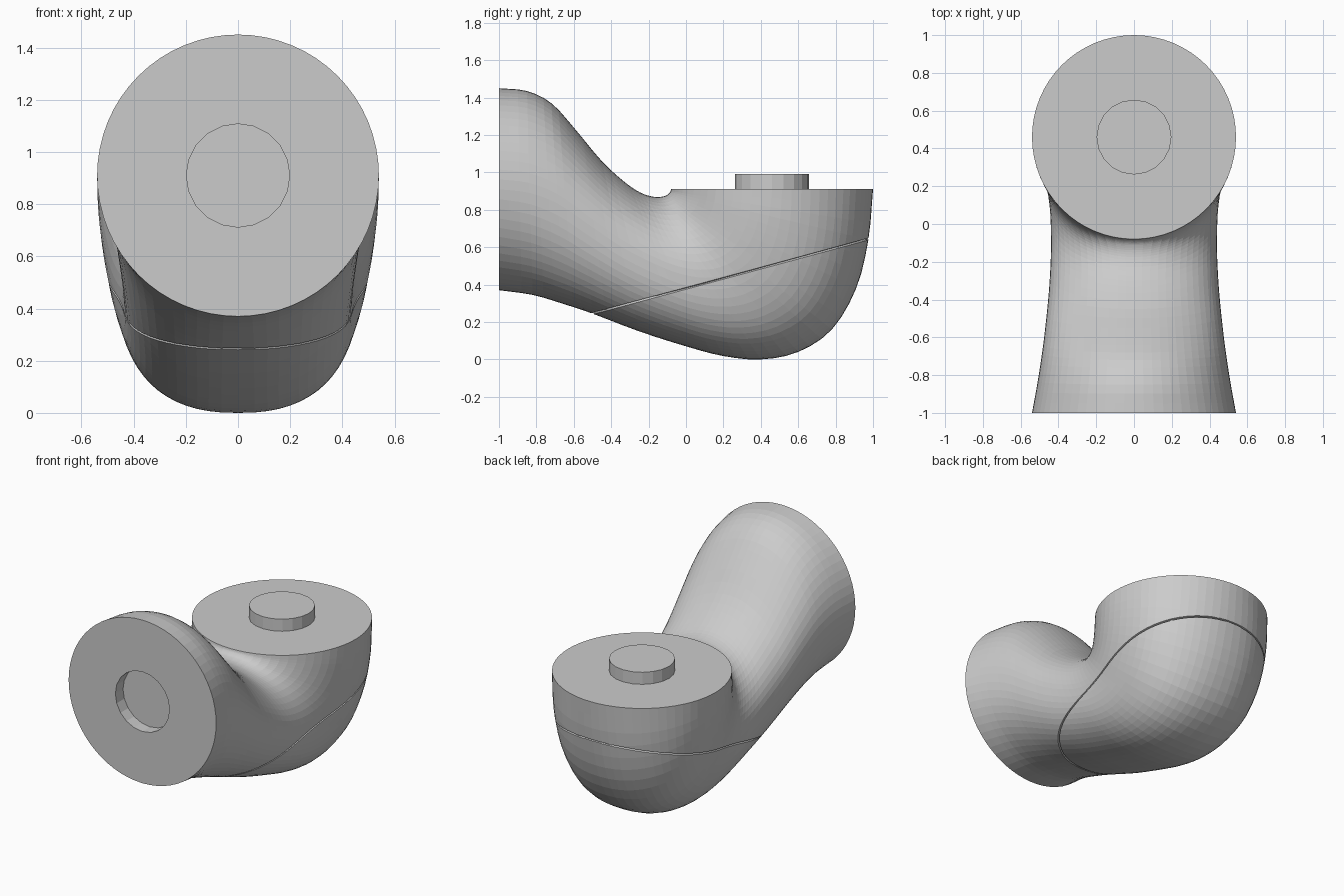
import bpy, bmesh, math
from mathutils import Vector

if "Cube" in bpy.data.objects:
    bpy.data.objects.remove(bpy.data.objects["Cube"])

SIDES, STEPS = 64, 3
# Section stations along the elbow: upper (y, z), lower (y, z), half width
STATIONS = [
    (-1.00, 1.45, -1.00, .37, .54), (-.85, 1.435, -.82, .345, .51),
    (-.72, 1.37, -.65, .295, .487), (-.60, 1.24, -.50, .245, .47),
    (-.45, 1.06, -.25, .15, .45), (-.33, .95, .00, .07, .44),
    (-.25, .895, .20, .018, .44), (-.19, .873, .40, .0, .447),
    (-.15, .868, .60, .04, .463), (-.12, .872, .78, .16, .49),
    (-.10, .88, .91, .38, .517), (-.085, .895, .975, .64, .535),
    (-.08, .91, 1.00, .91, .54)]


def spline(rows, steps):
    """Catmull-Rom through the stations."""
    rows = [Vector(r) for r in rows]
    pts = [2 * rows[0] - rows[1]] + rows + [2 * rows[-1] - rows[-2]]
    out = []
    for i in range(1, len(pts) - 2):
        a, b, c, d = pts[i - 1:i + 3]
        for k in range(steps):
            t = k / steps
            out.append(.5 * (2 * b + (c - a) * t + (2 * a - 5 * b + 4 * c - d) * t * t
                             + (3 * b - a - 3 * c + d) * t ** 3))
    return out + [rows[-1]]


def add_object(name, bm):
    mesh = bpy.data.meshes.new(name)
    bm.to_mesh(mesh)
    bm.free()
    ob = bpy.data.objects.new(name, mesh)
    bpy.context.collection.objects.link(ob)
    return ob


def cylinder(name, radius, depth, location, rot_x=0):
    bpy.ops.mesh.primitive_cylinder_add(vertices=20, radius=radius, depth=depth,
                                        location=location, rotation=(rot_x, 0, 0))
    bpy.context.object.name = name
    return bpy.context.object


# Elbow body: loft of rounded sections with flat end faces
bm = bmesh.new()
rings = []
sections = spline(STATIONS, STEPS)
for i, (uy, uz, ly, lz, w) in enumerate(sections):
    t = i / (len(sections) - 1)
    up, low = Vector((0, uy, uz)), Vector((0, ly, lz))
    centre, axis = (up + low) / 2, (up - low) / 2
    ring = []
    for k in range(SIDES):
        a = math.tau * k / SIDES
        c, s = math.cos(a), math.sin(a)
        p = 2 / (2 + .4 * math.sin(math.pi * t)) if s < 0 else 1
        x = math.copysign(abs(c) ** p, c)
        h = math.copysign(abs(s) ** p, s)
        ring.append(bm.verts.new(centre + axis * h + Vector((w * x, 0, 0))))
    rings.append(ring)
for r0, r1 in zip(rings, rings[1:]):
    for k in range(SIDES):
        n = (k + 1) % SIDES
        bm.faces.new((r0[k], r0[n], r1[n], r1[k]))
bm.faces.new(rings[0])
bm.faces.new(rings[-1])
bmesh.ops.recalc_face_normals(bm, faces=bm.faces)

# Slanted panel seam: fine V groove around the lower shell
origin = Vector((0, -.5, .245))
normal = Vector((0, -.405, 1.5)).normalized()
for off in (-.005, .005, 0):
    bmesh.ops.bisect_plane(bm, geom=bm.verts[:] + bm.edges[:] + bm.faces[:], dist=1e-5,
                           plane_co=origin + normal * off, plane_no=normal)
bm.normal_update()
seam = [(v, v.normal.copy()) for v in bm.verts if abs((v.co - origin).dot(normal)) < 1e-4]
for v, n in seam:
    v.co -= n * .012
body = add_object("elbow_body", bm)

# Round socket in the front face
cutter = cylinder("socket_cutter", .198, .16, (0, -1, .91), math.pi / 2)
cutter.hide_render = True
cutter.hide_set(True)
socket = body.modifiers.new("socket", 'BOOLEAN')
socket.operation, socket.solver, socket.object = 'DIFFERENCE', 'EXACT', cutter

# Matching peg on the top face
cylinder("connector_peg", .198, .10, (0, .46, .94))
